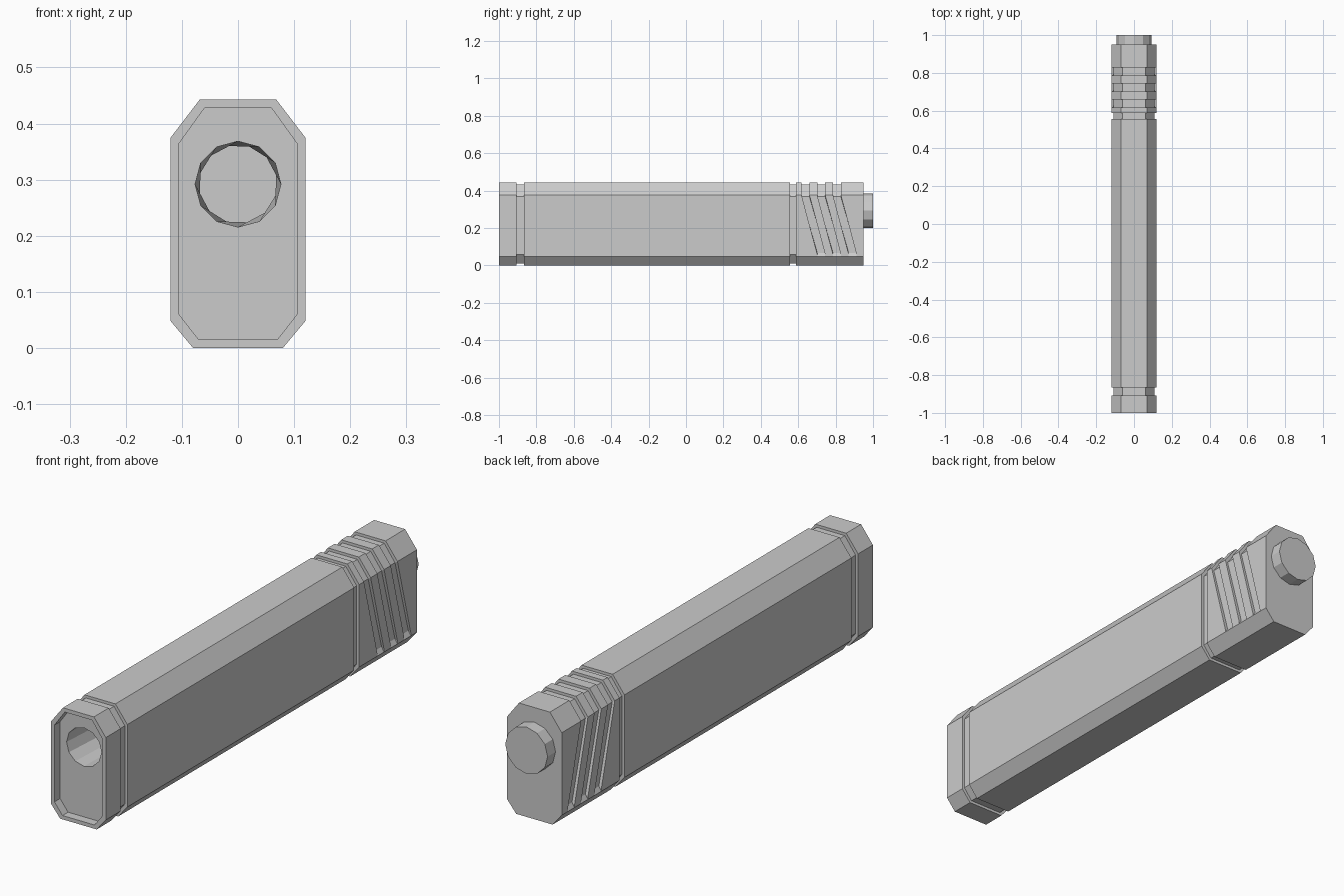
import bpy, bmesh, math

if "Cube" in bpy.data.objects:
    bpy.data.objects.remove(bpy.data.objects["Cube"])

ZC = 0.2215          # mid height of the body profile
BORE_Z = 0.292

# Right half of the eight-sided profile, bottom to top (extra point ends the slanted cuts)
HALF = [(0.08, 0.0), (0.12, 0.048), (0.12, 0.058), (0.12, 0.375), (0.068, 0.443)]
PROFILE = HALF + [(-x, z) for x, z in reversed(HALF)]


def body_ring(bm, y, inset=0.0, slant=0.0, upper_only=False):
    ring = []
    for x, z in PROFILE:
        low = z < 0.05
        d = 0.0 if (upper_only and low) else inset
        px = x * (1 - d / 0.12)
        pz = ZC + (z - ZC) * (1 - d / ZC)
        ring.append(bm.verts.new((px, y + (slant if z < 0.1 else 0), pz)))
    return ring


def circle_ring(bm, y, radius, turn=0.0, n=12):
    return [bm.verts.new((radius * math.cos(turn + i * math.tau / n), y,
                          BORE_Z + radius * math.sin(turn + i * math.tau / n)))
            for i in range(n)]


def loft(bm, rings):
    for a, b in zip(rings, rings[1:]):
        for i in range(len(a)):
            j = (i + 1) % len(a)
            bm.faces.new((a[i], a[j], b[j], b[i]))


def loop_edges(bm, ring):
    return [bm.edges.get((v, ring[(i + 1) % len(ring)])) for i, v in enumerate(ring)]


def finish(bm, name):
    bmesh.ops.recalc_face_normals(bm, faces=bm.faces)
    mesh = bpy.data.meshes.new(name)
    bm.to_mesh(mesh)
    bm.free()
    obj = bpy.data.objects.new(name, mesh)
    bpy.context.collection.objects.link(obj)
    return obj


# Body: recessed front, straight ring grooves, then slanted grip cuts
bm = bmesh.new()
rings = [body_ring(bm, -0.965, 0.015), body_ring(bm, -1.0, 0.015), body_ring(bm, -1.0)]


def groove(y0, y1, **kw):
    for y, d in ((y0, 0), (y0, 0.011), (y1, 0.011), (y1, 0)):
        rings.append(body_ring(bm, y, d, **kw))


groove(-0.907, -0.865)
groove(0.557, 0.588)
for k in range(3):
    y = 0.618 + k * 0.084
    groove(y, y + 0.042, slant=0.084, upper_only=True)
rings.append(body_ring(bm, 0.95))
loft(bm, rings)
bm.faces.new(rings[-1])

# Blind tapered bore opening in the recessed front face
bore = [circle_ring(bm, -0.965, 0.0765), circle_ring(bm, -0.45, 0.0705, math.radians(15))]
loft(bm, bore)
bm.faces.new(bore[-1])
bmesh.ops.triangle_fill(bm, use_beauty=True,
                        edges=loop_edges(bm, rings[0]) + loop_edges(bm, bore[0]))
bmesh.ops.remove_doubles(bm, verts=bm.verts, dist=1e-5)
finish(bm, "body")

# Rear button
bm = bmesh.new()
button = [circle_ring(bm, 0.94, 0.093), circle_ring(bm, 1.0, 0.093)]
loft(bm, button)
for r in button:
    bm.faces.new(r)
finish(bm, "rear_button")
